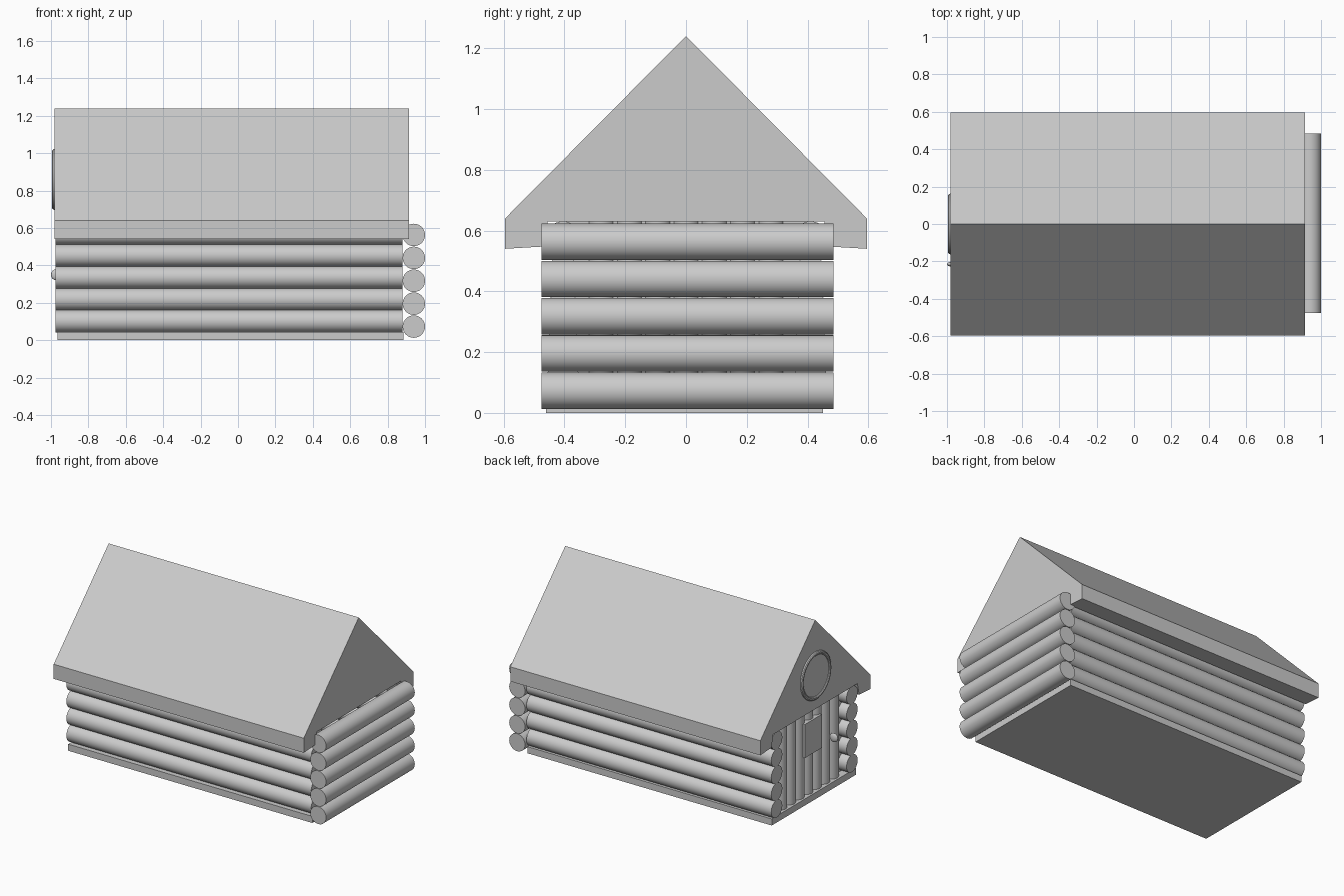
import bpy, bmesh, math
from mathutils import Vector

if "Cube" in bpy.data.objects:
    bpy.data.objects.remove(bpy.data.objects["Cube"])

grey = bpy.data.materials.new("plain_grey")
grey.use_nodes = True
grey.diffuse_color = (0.6, 0.6, 0.6, 1)
grey.node_tree.nodes["Principled BSDF"].inputs["Base Color"].default_value = (0.6, 0.6, 0.6, 1)


def finish(obj, name, smooth=False):
    obj.name = name
    obj.data.materials.append(grey)
    if smooth:
        bpy.ops.object.shade_smooth_by_angle(angle=math.radians(30))
    return obj


def box(name, low, high):
    low, high = Vector(low), Vector(high)
    bpy.ops.mesh.primitive_cube_add(size=1, location=(low + high) / 2)
    obj = bpy.context.object
    obj.scale = high - low
    return finish(obj, name)


def log(name, start, end, radius, sides=32):
    start, end = Vector(start), Vector(end)
    axis = end - start
    bpy.ops.mesh.primitive_cylinder_add(
        vertices=sides, radius=radius, depth=axis.length, location=(start + end) / 2,
        rotation=axis.to_track_quat("Z", "Y").to_euler())
    return finish(bpy.context.object, name, True)


def extrude_profile(name, points, x_start, x_end):
    bm = bmesh.new()
    face = bm.faces.new([bm.verts.new((x_start, y, z)) for y, z in points])
    result = bmesh.ops.extrude_face_region(bm, geom=[face])
    moved = [v for v in result["geom"] if isinstance(v, bmesh.types.BMVert)]
    bmesh.ops.translate(bm, verts=moved, vec=(x_end - x_start, 0, 0))
    bmesh.ops.recalc_face_normals(bm, faces=bm.faces)
    mesh = bpy.data.meshes.new(name)
    bm.to_mesh(mesh)
    bm.free()
    obj = bpy.data.objects.new(name, mesh)
    bpy.context.collection.objects.link(obj)
    return finish(obj, name)


# Floor slab
box("floor", (-0.965, -0.46, 0), (0.885, 0.45, 0.045))

# Stacked logs: two long walls and one closed end
for i in range(5):
    z = 0.102 + 0.117 * i
    for side, y in (("front", -0.405), ("back", 0.41)):
        log(f"{side}_wall_log", (-0.975, y, z), (0.88, y, z), 0.06)
    z = 0.073 + 0.1225 * i
    log("end_wall_log", (0.94, -0.475, z), (0.94, 0.485, z), 0.06)

# Gabled roof with thick eaves that hang below the wall top
half = [(0.595, 0.64), (0.595, 0.54), (0.475, 0.547), (0.455, 0.63)]
profile = [(0, 1.24)] + half + [(-y, z) for y, z in reversed(half)]
extrude_profile("roof", profile, -0.98, 0.915)

# Door end: backing wall and upright timbers
box("door_end_wall", (-0.91, -0.41, 0.04), (-0.88, 0.41, 0.64))
for i in range(7):
    y = -0.279 + 0.093 * i
    log("door_timber", (-0.905, y, 0.04), (-0.905, y, 0.635), 0.047, 24)

# Door window and handle
box("door_window", (-0.965, -0.092, 0.325), (-0.93, 0.092, 0.555))
log("handle_stem", (-0.94, -0.215, 0.35), (-0.975, -0.215, 0.35), 0.01, 16)
bpy.ops.mesh.primitive_uv_sphere_add(segments=20, ring_count=12, radius=0.03,
                                     location=(-0.97, -0.215, 0.35))
bpy.context.object.scale.y = 0.45
finish(bpy.context.object, "door_handle", True)

# Round gable window: pane and rim
log("round_window_pane", (-0.97, 0, 0.86), (-0.985, 0, 0.86), 0.145, 48)
bpy.ops.mesh.primitive_torus_add(
    major_segments=48, minor_segments=10, major_radius=0.15, minor_radius=0.013,
    location=(-0.981, 0, 0.86), rotation=(0, math.pi / 2, 0))
finish(bpy.context.object, "round_window_rim", True)
